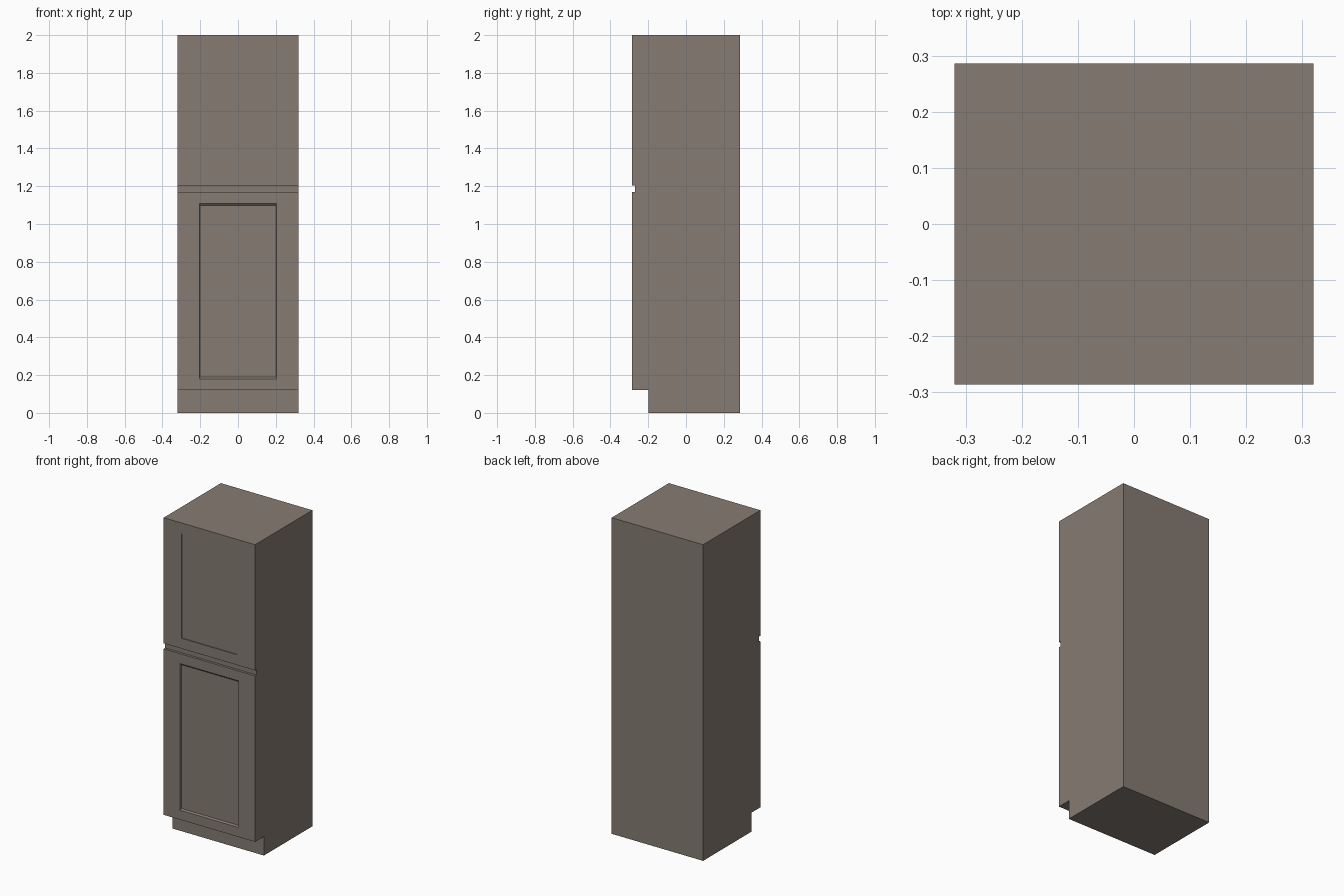
import bpy, bmesh

if "Cube" in bpy.data.objects:
    bpy.data.objects.remove(bpy.data.objects["Cube"])

HALF_W = 0.32
FRONT, BACK = -0.286, 0.286

# Side profile (y, z): toe kick, lower door, finger groove, upper door
PROFILE = [(-0.198, 0), (-0.198, 0.12), (FRONT, 0.12), (FRONT, 1.17),
           (-0.271, 1.17), (-0.271, 1.205), (FRONT, 1.205), (FRONT, 2),
           (BACK, 2), (BACK, 0)]


def recess_panel(bm, face, half_w, z0, z1, depth, slope_x, slope_z):
    """Inset a rectangular panel in a front face and sink it."""
    mid = face.calc_center_median().z
    bmesh.ops.inset_region(bm, faces=[face], thickness=0.02)
    for v in face.verts:
        v.co.x = half_w if v.co.x > 0 else -half_w
        v.co.z = z1 if v.co.z > mid else z0
    bmesh.ops.inset_region(bm, faces=[face], thickness=0.002)
    for v in face.verts:
        v.co.x = (half_w - slope_x) * (1 if v.co.x > 0 else -1)
        v.co.z = z1 - slope_z if v.co.z > mid else z0 + slope_z
        v.co.y = FRONT + depth


# Cabinet body extruded across the width
bm = bmesh.new()
cap = bm.faces.new([bm.verts.new((-HALF_W, y, z)) for y, z in PROFILE])
ext = bmesh.ops.extrude_face_region(bm, geom=[cap])
moved = [g for g in ext["geom"] if isinstance(g, bmesh.types.BMVert)]
bmesh.ops.translate(bm, verts=moved, vec=(2 * HALF_W, 0, 0))
bmesh.ops.recalc_face_normals(bm, faces=bm.faces)

# Door faces, lower then upper
bm.normal_update()
doors = sorted((f for f in bm.faces
                if f.normal.y < -0.9 and abs(f.calc_center_median().y - FRONT) < 1e-4),
               key=lambda f: f.calc_center_median().z)
recess_panel(bm, doors[0], 0.205, 0.18, 1.108, 0.008, 0.003, 0.009)
recess_panel(bm, doors[1], 0.195, 1.27, 1.93, 0.006, 0.0, 0.0)

mesh = bpy.data.meshes.new("tall_cabinet")
bm.to_mesh(mesh)
bm.free()
cabinet = bpy.data.objects.new("tall_cabinet", mesh)
bpy.context.collection.objects.link(cabinet)

# Warm grey-brown finish
mat = bpy.data.materials.new("taupe_finish")
mat.diffuse_color = (0.24, 0.2, 0.17, 1)
mat.use_nodes = True
mat.node_tree.nodes["Principled BSDF"].inputs["Base Color"].default_value = mat.diffuse_color
mesh.materials.append(mat)
